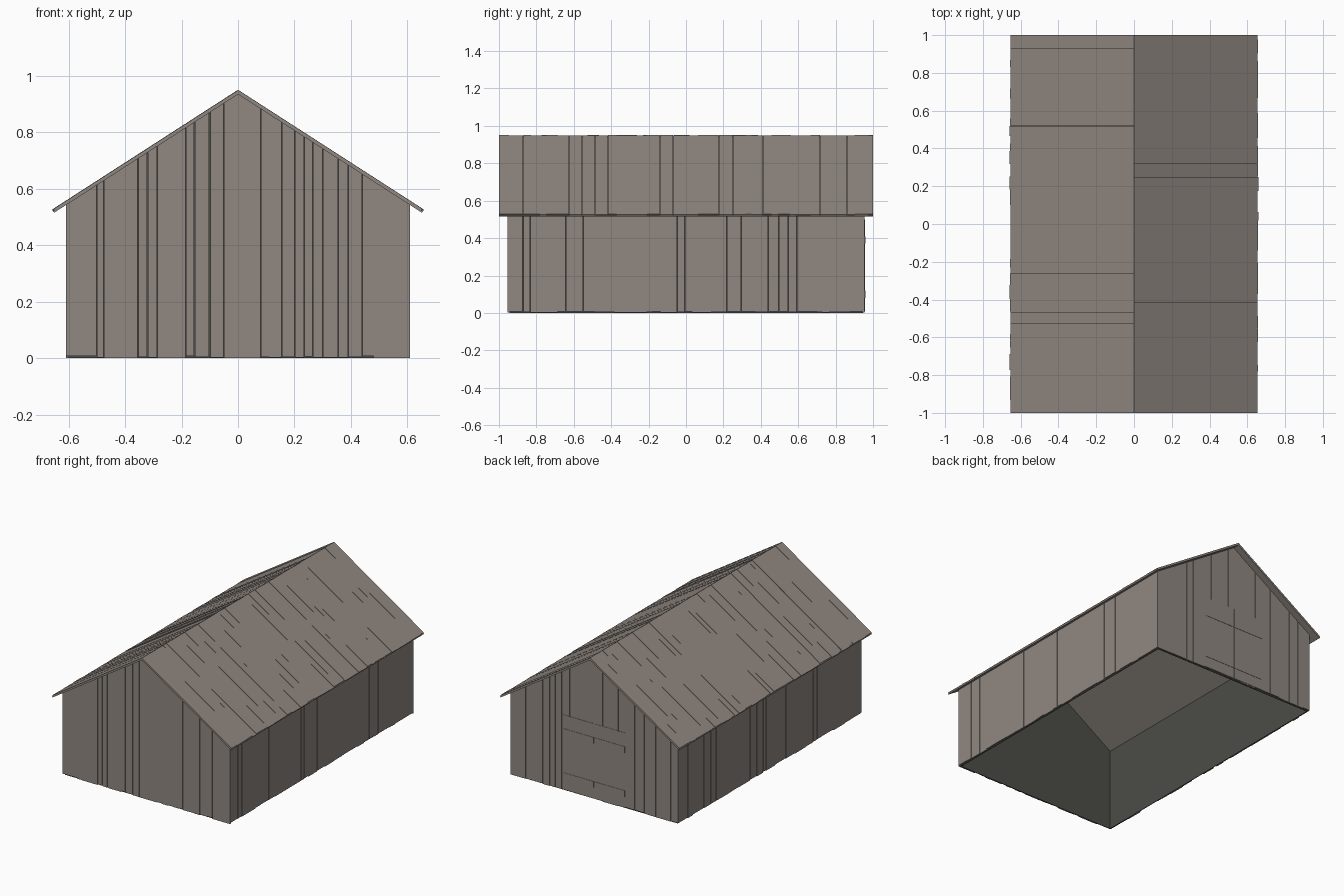
import bpy, bmesh, random
from mathutils import Vector

random.seed(4)
cube = bpy.data.objects.get("Cube")
if cube:
    bpy.data.objects.remove(cube)

# Main dimensions
HALF_W, HALF_L = 0.61, 0.955      # outer wall faces
BOARD = 0.010                     # wall board thickness
PITCH, APEX = 0.644, 0.935        # underside of the roof
EAVE, VERGE = 0.655, 1.0          # roof overhangs


def material(name, color):
    mat = bpy.data.materials.new(name)
    mat.use_nodes = True
    mat.diffuse_color = (*color, 1)
    mat.node_tree.nodes["Principled BSDF"].inputs["Base Color"].default_value = (*color, 1)
    return mat


weathered = material("weathered_wood", (0.28, 0.245, 0.22))
dark = material("dark_lining", (0.072, 0.074, 0.062))


def prism(bm, outline, push):
    """Closed solid from a flat outline pushed along a vector."""
    push = Vector(push)
    low = [bm.verts.new(p) for p in outline]
    high = [bm.verts.new(Vector(p) + push) for p in outline]
    bm.faces.new(low[::-1])
    bm.faces.new(high)
    n = len(low)
    for i in range(n):
        j = (i + 1) % n
        bm.faces.new((low[i], low[j], high[j], high[i]))


def finish(bm, name, mat):
    bmesh.ops.recalc_face_normals(bm, faces=bm.faces)
    mesh = bpy.data.meshes.new(name)
    bm.to_mesh(mesh)
    bm.free()
    mesh.materials.append(mat)
    obj = bpy.data.objects.new(name, mesh)
    bpy.context.collection.objects.link(obj)
    return obj


def roof_z(x):
    return APEX - PITCH * abs(x)


def random_cuts(half, narrow, wide):
    """Board edges of uneven width from -half to half."""
    cuts = [-half]
    while cuts[-1] < half - wide:
        cuts.append(cuts[-1] + random.uniform(narrow, wide))
    return cuts + [half]


def board_spans(cuts, gap):
    """Start and end of each board, with uneven gaps between them."""
    for a, b in zip(cuts, cuts[1:]):
        g = random.choice((0.1, 0.2, 0.3, 1.0)) * gap
        yield (a if a == cuts[0] else a + g), (b if b == cuts[-1] else b - g)


def gable_outline(a, b, y, bottom):
    top = [(b, y, roof_z(b)), (a, y, roof_z(a))]
    if a < 0 < b:
        top.insert(1, (0, y, APEX))
    return [(a, y, bottom), (b, y, bottom)] + top


# Gable walls: vertical boards
front_cuts = [-0.61, -0.5, -0.475, -0.355, -0.32, -0.285, -0.185, -0.155, -0.1, -0.05,
              0.08, 0.11, 0.155, 0.2, 0.235, 0.265, 0.3, 0.355, 0.39, 0.44, 0.48, 0.61]
back_cuts = random_cuts(HALF_W, 0.03, 0.13)
inner_y, inner_x = HALF_L - BOARD, HALF_W - BOARD
for name, side, cuts in (("front", -1, front_cuts), ("back", 1, back_cuts)):
    bm = bmesh.new()
    for a, b in board_spans(cuts, 0.002):
        outline = gable_outline(a, b, side * inner_y, random.uniform(0.001, 0.009))
        prism(bm, outline, (0, side * random.uniform(0.008, BOARD), 0))
    finish(bm, name + "_wall_boards", weathered)
    bm = bmesh.new()
    prism(bm, gable_outline(-inner_x, inner_x, side * inner_y, 0), (0, -side * 0.004, 0))
    finish(bm, name + "_wall_lining", dark)

# Side walls: vertical boards
for name, side in (("right", -1), ("left", 1)):
    x = side * inner_x
    bm = bmesh.new()
    for a, b in board_spans(random_cuts(inner_y, 0.03, 0.12), 0.002):
        z = random.uniform(0.001, 0.009)
        top = roof_z(HALF_W)
        prism(bm, [(x, a, z), (x, b, z), (x, b, top), (x, a, top)],
              (side * random.uniform(0.008, BOARD), 0, 0))
    finish(bm, name + "_wall_boards", weathered)
    bm = bmesh.new()
    top = roof_z(inner_x)
    prism(bm, [(x, -inner_y, 0), (x, inner_y, 0), (x, inner_y, top), (x, -inner_y, top)],
          (-side * 0.004, 0, 0))
    finish(bm, name + "_wall_lining", dark)


# Roof: plain deck under boards that run down the slope
def slope_strip(bm, side, a, b, eave, low, high):
    """Strip of roof between two heights above the underside."""
    ridge_z = APEX + low
    eave_x = side * eave
    eave_z = ridge_z - PITCH * eave
    thick = high - low
    lean = Vector((side * PITCH, 0, 1)).normalized() * thick
    bottom = [(0, a, ridge_z), (0, b, ridge_z), (eave_x, b, eave_z), (eave_x, a, eave_z)]
    vertical = Vector((0, 0, lean.length * (1 + PITCH ** 2) ** 0.5))
    low_v = [bm.verts.new(p) for p in bottom]
    high_v = [bm.verts.new(Vector(p) + (vertical if i < 2 else lean))
              for i, p in enumerate(bottom)]
    bm.faces.new(low_v[::-1])
    bm.faces.new(high_v)
    for i in range(4):
        j = (i + 1) % 4
        bm.faces.new((low_v[i], low_v[j], high_v[j], high_v[i]))


for name, side in (("right", -1), ("left", 1)):
    bm = bmesh.new()
    slope_strip(bm, side, -VERGE, VERGE, EAVE - 0.004, 0, 0.006)
    finish(bm, name + "_roof_deck", weathered)
    bm = bmesh.new()
    for a, b in board_spans(random_cuts(VERGE, 0.03, 0.09), 0.001):
        slope_strip(bm, side, a, b, EAVE - random.uniform(0, 0.006),
                    0.007, random.uniform(0.0125, 0.0145))
    finish(bm, name + "_roof_boards", weathered)

# Double door on the back gable
DOOR_W, DOOR_H = 0.225, 0.5
for name, side in (("right", -1), ("left", 1)):
    bm = bmesh.new()
    near, far = sorted((side * 0.002, side * DOOR_W))
    prism(bm, [(near, HALF_L, 0.008), (far, HALF_L, 0.008),
               (far, HALF_L, DOOR_H), (near, HALF_L, DOOR_H)], (0, 0.002, 0))
    for low, high in ((0.08, 0.12), (0.37, 0.41)):
        y = HALF_L + 0.002
        prism(bm, [(near, y, low), (far, y, low), (far, y, high), (near, y, high)],
              (0, 0.002, 0))
    finish(bm, name + "_door_leaf", weathered)
